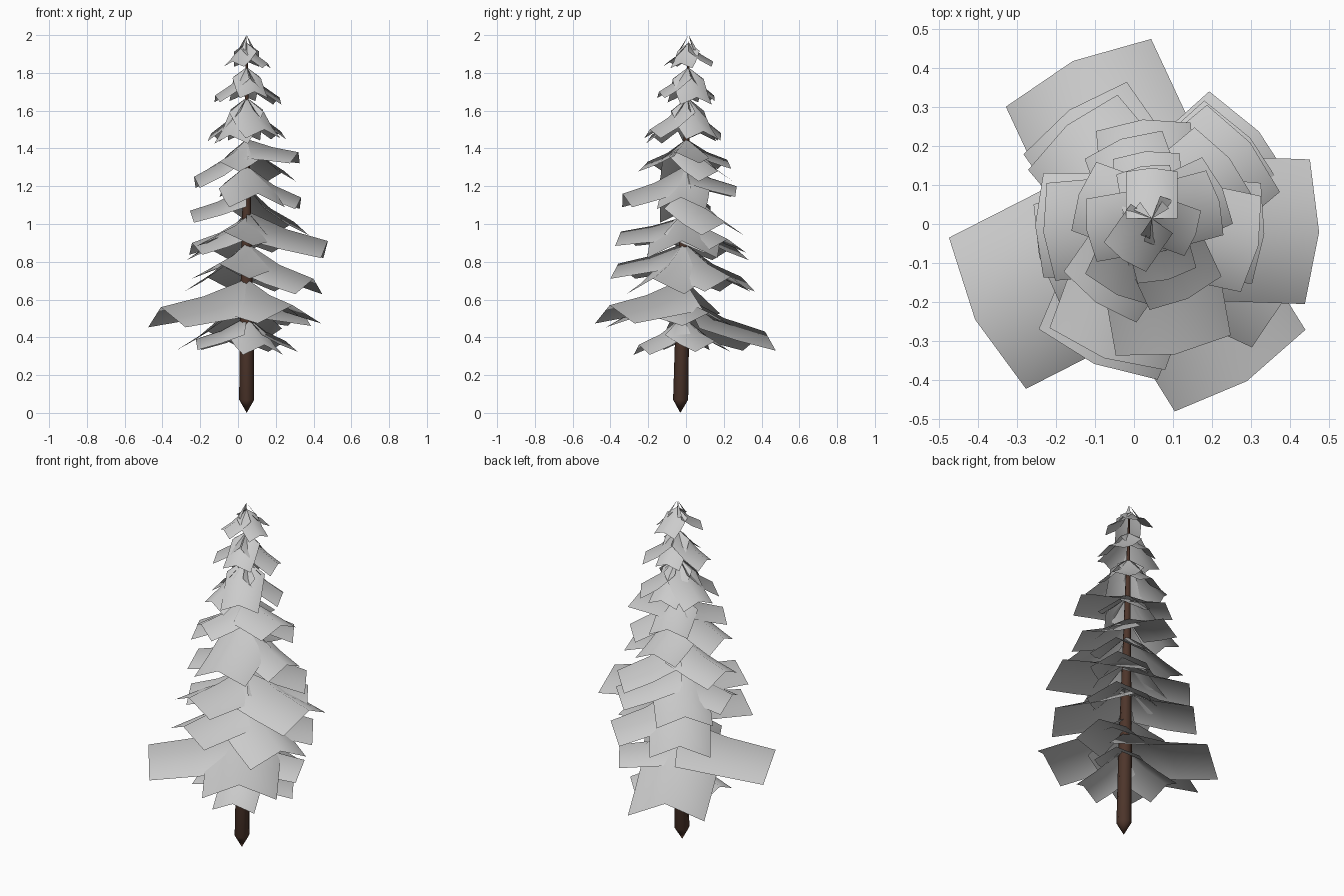
import bpy, bmesh
from math import cos, sin, pi, radians

if "Cube" in bpy.data.objects:
    bpy.data.objects.remove(bpy.data.objects["Cube"])


def trunk_point(z):
    # the trunk leans slightly towards the back
    return 0.046, -0.03 + 0.0225 * z


def make_object(name, bm):
    mesh = bpy.data.meshes.new(name)
    bm.to_mesh(mesh)
    bm.free()
    for p in mesh.polygons:
        p.use_smooth = True
    obj = bpy.data.objects.new(name, mesh)
    bpy.context.collection.objects.link(obj)
    return obj


# Trunk: tapered eight-sided pole with a pointed foot
bm = bmesh.new()
rings = []
for z, r in [(0.07, 0.04), (0.5, 0.036), (1.0, 0.025), (1.5, 0.014), (1.93, 0.004)]:
    cx, cy = trunk_point(z)
    rings.append([bm.verts.new((cx + r * cos(i * pi / 4), cy + r * sin(i * pi / 4), z))
                  for i in range(8)])
foot = bm.verts.new((*trunk_point(0), 0.0))
tip = bm.verts.new((*trunk_point(1.97), 1.97))
for i in range(8):
    j = (i + 1) % 8
    for a, b in zip(rings, rings[1:]):
        bm.faces.new((a[i], a[j], b[j], b[i]))
    bm.faces.new((foot, rings[0][j], rings[0][i]))
    bm.faces.new((rings[-1][i], rings[-1][j], tip))
trunk = make_object("trunk", bm)
bark = bpy.data.materials.new("bark")
bark.diffuse_color = (0.075, 0.036, 0.024, 1)
bark.use_nodes = True
bark.node_tree.nodes["Principled BSDF"].inputs["Base Color"].default_value = bark.diffuse_color
trunk.data.materials.append(bark)


def add_frond(bm, root_z, azimuth, reach, end_z):
    # rectangular sheet folded along its ridge, folded hardest at the trunk
    cx, cy = trunk_point(root_z)
    c, s = cos(radians(azimuth)), sin(radians(azimuth))
    half = 0.40 * reach + 0.014
    fall = end_z - root_z
    rows = []
    for t, drop_z, fold in ((0, 0, .36), (.5, .62, .25), (1, 1, .21)):
        row = []
        for side in (-1, 0, 1):
            d = reach * t * (1 - 0.07 * abs(side))
            w = half * side
            row.append(bm.verts.new((cx + c * d - s * w, cy + s * d + c * w,
                                     root_z + fall * drop_z - fold * reach * abs(side))))
        rows.append(row)
    for a, b in zip(rows, rows[1:]):
        for k in (0, 1):
            bm.faces.new((a[k], b[k], b[k + 1], a[k + 1]))


# Foliage tiers: root height, then (azimuth, reach, end height) of each frond
tiers = [
    (0.51, [(175, .27, .39), (-68, .25, .36), (40, .27, .38)]),
    (0.62, [(115, .48, .43), (25, .33, .53)]),
    (0.71, [(207, .51, .56), (-58, .46, .57)]),
    (0.90, [(247, .38, .79), (-25, .39, .71), (125, .37, .72), (42, .37, .72)]),
    (1.04, [(195, .30, .90), (250, .36, .96), (130, .34, .88)]),
    (1.07, [(-2, .43, .91), (42, .34, .92)]),
    (1.20, [(180, .30, 1.07), (40, .33, 1.01)]),
    (1.31, [(-80, .34, 1.16), (-5, .29, 1.14), (95, .27, 1.20)]),
    (1.45, [(185, .28, 1.25), (-12, .28, 1.38), (235, .25, 1.33), (110, .23, 1.34), (40, .26, 1.28)]),
    (1.67, [(160, .20, 1.48), (25, .20, 1.49), (-65, .22, 1.50), (245, .21, 1.47), (95, .18, 1.48)]),
    (1.83, [(190, .17, 1.68), (15, .18, 1.67), (-75, .16, 1.70), (100, .14, 1.68)]),
    (1.96, [(235, .13, 1.86), (-20, .12, 1.85), (90, .13, 1.86)]),
]
for n, (root_z, fronds) in enumerate(tiers, 1):
    bm = bmesh.new()
    for frond in fronds:
        add_frond(bm, root_z, *frond)
    make_object(f"foliage_tier_{n}", bm)

# Top sprig: three narrow leaves below the tip
bm = bmesh.new()
cx, cy = trunk_point(1.96)
for deg in (45, 140, 250):
    c, s = cos(radians(deg)), sin(radians(deg))
    bm.faces.new([bm.verts.new(p) for p in (
        (cx, cy, 2.0),
        (cx + .05 * c - .013 * s, cy + .05 * s + .013 * c, 1.92),
        (cx + .05 * c + .013 * s, cy + .05 * s - .013 * c, 1.92))])
make_object("top_sprig", bm)
